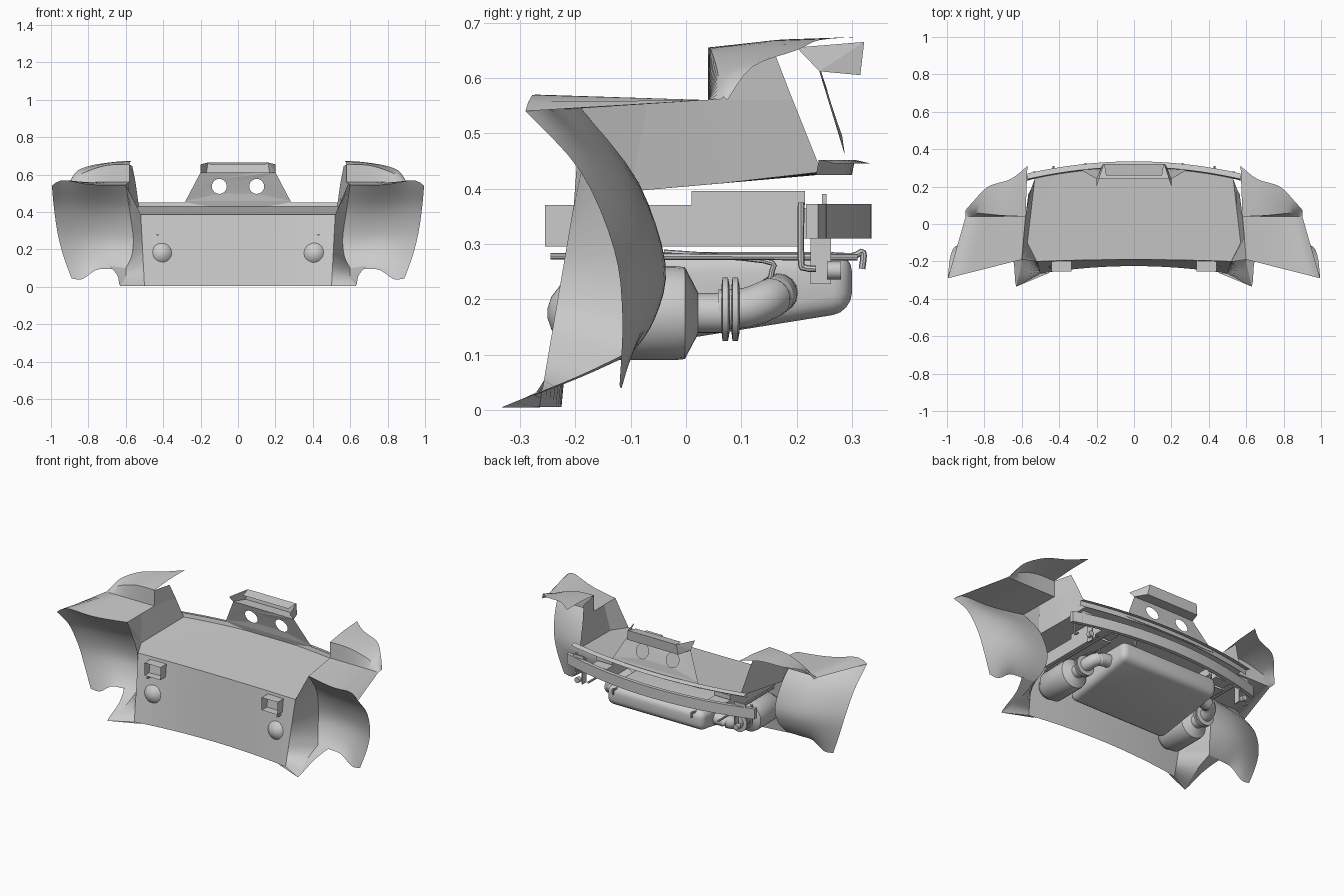
import bpy, bmesh, math
from mathutils import Vector

cube = bpy.data.objects.get("Cube")
if cube:
    bpy.data.objects.remove(cube)

grey = bpy.data.materials.new("plain grey")
grey.use_nodes = True
grey.diffuse_color = (.6, .6, .6, 1)
grey.node_tree.nodes["Principled BSDF"].inputs["Base Color"].default_value = grey.diffuse_color
SIDES = (("left", 1), ("right", -1))


def finish(name, bm, angle=35):
    mesh = bpy.data.meshes.new(name)
    bm.to_mesh(mesh)
    bm.free()
    obj = bpy.data.objects.new(name, mesh)
    bpy.context.collection.objects.link(obj)
    mesh.materials.append(grey)
    bpy.ops.object.select_all(action='DESELECT')
    obj.select_set(True)
    bpy.context.view_layer.objects.active = obj
    if angle:
        bpy.ops.object.shade_smooth_by_angle(angle=math.radians(angle))
    return obj


def grid(name, rows, side=1, close=False, caps=False, angle=35):
    """Skin a list of point rows with quads."""
    bm = bmesh.new()
    v = [[bm.verts.new((p[0] * side, p[1], p[2])) for p in row] for row in rows]
    n = len(v[0])
    for a, b in zip(v, v[1:]):
        for i in range(n if close else n - 1):
            j = (i + 1) % n
            face = (a[i], a[j], b[j], b[i])
            bm.faces.new(face if side > 0 else face[::-1])
    if caps:
        bm.faces.new(v[0])
        bm.faces.new(v[-1])
    bmesh.ops.remove_doubles(bm, verts=bm.verts, dist=.0005)
    if close:
        bmesh.ops.recalc_face_normals(bm, faces=bm.faces)
    return finish(name, bm, angle)


def polygon(name, points, side=1):
    bm = bmesh.new()
    bm.faces.new([bm.verts.new((x * side, y, z)) for x, y, z in points])
    bmesh.ops.triangulate(bm, faces=bm.faces)
    return finish(name, bm, 0)


def smooth_path(points, steps=4):
    p = [Vector(q) for q in points]
    p = [p[0]] + p + [p[-1]]
    out = []
    for a, b, c, d in zip(p, p[1:], p[2:], p[3:]):
        for s in range(steps):
            t = s / steps
            out.append(b + (c - a) * t / 2 + (a * 2 - b * 5 + c * 4 - d) * t**2 / 2
                       + (b * 3 - a - c * 3 + d) * t**3 / 2)
    return out + [p[-1]]


def tube(name, points, radius, side=1, sides=12, steps=4):
    path = smooth_path(points, steps)
    rows = []
    for i, p in enumerate(path):
        d = (path[min(i + 1, len(path) - 1)] - path[max(i - 1, 0)]).normalized()
        u = d.orthogonal() if abs(d.x) > .9 else d.cross(Vector((1, 0, 0)))
        u.normalize()
        w = d.cross(u)
        ring = [math.tau * k / sides for k in range(sides)]
        rows.append([p + (u * math.cos(a) + w * math.sin(a)) * radius for a in ring])
    return grid(name, rows, side, True, True)


def lathe(name, x, z, profile, side=1, sides=24):
    """Turn (radius, y) pairs around an axis that runs along y."""
    ring = [math.tau * k / sides for k in range(sides)]
    rows = [[(x + r * math.cos(a), y, z + r * math.sin(a)) for a in ring] for r, y in profile]
    return grid(name, rows, side, True, True)


def box(name, low, high, side=1, bevel=0, open_ends=False):
    bm = bmesh.new()
    bmesh.ops.create_cube(bm, size=1)
    for v in bm.verts:
        v.co = [(high if c > 0 else low)[i] for i, c in enumerate(v.co)]
        v.co.x *= side
    bmesh.ops.recalc_face_normals(bm, faces=bm.faces)
    if open_ends:
        ends = [f for f in bm.faces if abs(f.normal.y) > .9]
        bmesh.ops.delete(bm, geom=ends, context='FACES_ONLY')
    if bevel:
        bmesh.ops.bevel(bm, geom=bm.edges[:], offset=bevel, segments=4, affect='EDGES', profile=.5)
    return finish(name, bm, 35 if bevel else 0)


def back_arc(x):
    return .3 - .2 * x * x


# Trunk tub: front panel, floor shelf and rear lip
spans = [i / 8 for i in range(-8, 9)]
panel_top = [(.52 * t, -.19 - .01 * t * t, .387) for t in spans]
panel_foot = [(.5 * t, -.225 - .04 * t * t, .005) for t in spans]
grid("front_panel", [panel_foot, panel_top])
shelf_mid = [(.57 * t, -.1, .395) for t in spans]
shelf_back = [(.53 * t, back_arc(.53 * t), .43) for t in spans]
grid("trunk_shelf", [panel_top, shelf_mid, shelf_back])
grid("rear_lip", [[(.57 * t, back_arc(.57 * t) + dy, z) for t in spans]
                  for dy, z in ((0, .425), (.005, .452), (.035, .445))], angle=20)

# Raised rear panel with two round holes
curve = bpy.data.curves.new("raised_rear_panel", 'CURVE')
curve.dimensions = '2D'
curve.fill_mode = 'BOTH'
half = [(.1, .43), (.3, .43), (.28, .46), (.2, .612), (.1, .612)]
outlines = [half + [(-x, z) for x, z in half[::-1]]]
for cx in (-.1, .1):
    outlines.append([(cx + .04 * math.cos(math.tau * k / 24), .537 + .04 * math.sin(math.tau * k / 24))
                     for k in range(24)])
for outline in outlines:
    spline = curve.splines.new('POLY')
    spline.points.add(len(outline) - 1)
    spline.use_cyclic_u = True
    for point, (x, z) in zip(spline.points, outline):
        point.co = (x, z, 0, 1)
temp = bpy.data.objects.new("panel_outline", curve)
bpy.context.collection.objects.link(temp)
bpy.context.view_layer.update()
bm = bmesh.new()
bm.from_mesh(temp.to_mesh())
temp.to_mesh_clear()
bpy.data.objects.remove(temp)
for v in bm.verts:
    x, z, _ = v.co
    v.co = (x, .305 - .1 * x * x - (z - .43) * .33, z)
finish("raised_rear_panel", bm, 0)

# Recessed tray on top of the raised panel
tray_back = [(-.16, .322, .665), (.16, .322, .665)]
grid("rear_tray", [[(-.2, .241, .612), (.2, .241, .612)],
                   [(-.17, .315, .605), (.17, .315, .605)], tray_back], angle=0)
grid("tray_top", [[(-.15, .26, .655), (.15, .26, .655)], tray_back], angle=0)

# Wheel arch curves, from the top down
inner = smooth_path([(.6, -.19, .545), (.58, -.085, .41), (.56, -.04, .26),
                     (.57, -.06, .16), (.6, -.1, .1)])
outer = smooth_path([(.995, -.29, .54), (.985, -.19, .43), (.965, -.13, .29),
                     (.935, -.115, .17), (.89, -.12, .045)])
wave = smooth_path([(0, 0, 0), (.3, .012, 0), (.55, .02, 0), (.8, -.015, 0), (1, 0, 0)], 3)
arch = []
for i, (a, b) in enumerate(zip(inner, outer)):
    t = i / (len(inner) - 1)
    row = []
    for w in wave:
        p = a.lerp(b, w.x)
        p.y += .035 * math.sin(math.pi * w.x) * math.sin(math.pi * t)
        p.z += w.y * t**4 + .03 * math.sin(math.pi * w.x**4) * (1 - t)**6
        row.append(p)
    arch.append(row)
tip = Vector((.63, -.335, .004))
flange = smooth_path([inner[-1], (.6, -.2, .055), tip])

for label, s in SIDES:
    # Fender skins
    grid(label + "_wheel_arch", arch, s, angle=50)
    grid(label + "_arch_foot", [flange, [p + Vector((.09, .01, .012)) * (1 - i / 8)
                                         for i, p in enumerate(flange)]], s)
    edge = inner + flange[1:]
    top, foot = Vector(panel_top[-1]), Vector(panel_foot[-1])
    front = [top.lerp(foot, i / (len(edge) - 1)) for i in range(len(edge))]
    grid(label + "_arch_inner_wall", [edge, front], s, angle=25)
    ledge = [Vector((.58, .04, .56)).lerp(Vector((.9, .04, .56)), w.x) for w in wave]
    grid(label + "_fender_ledge", [arch[0], ledge], s)
    polygon(label + "_front_gusset", [foot, tip, (.45, -.26, .004)], s)

    # Tower wall beside the trunk, in a lower and an upper strip
    waist = [inner[0], (.59, -.07, .553), (.58, .04, .56), (.548, .193, .56)]
    grid(label + "_tower_wall", [
        [top, (.57, -.1, .395), (.55, .07, .41), (.53, .245, .43)], waist], s, angle=0)
    grid(label + "_tower_wall_top", [waist[2:], [(.58, .04, .655), (.565, .16, .645)]], s, angle=0)

    # Stepped hood over the back of the fender
    crest = smooth_path([(.58, .04, .655), (.7, .045, .65), (.8, .055, .62), (.86, .06, .59), (.9, .06, .56)])
    base = [Vector((p.x, .04, .56)) for p in crest]
    rear = smooth_path([(.57, .31, .674), (.66, .24, .668), (.78, .2, .65), (.86, .12, .62), (.9, .075, .56)])
    middle = [a.lerp(b, .5) + Vector((0, 0, .005)) for a, b in zip(crest, rear)]
    grid(label + "_fender_hood", [base, crest, middle, rear], s)

    # Tray corner wing
    polygon(label + "_tray_wing", [(.2, .2, .655), (.16, .322, .665), (.17, .315, .605), (.2, .241, .612)], s)

    # Chassis rail and its spacer
    box(label + "_rail", (.335, -.255, .295), (.44, .21, .37), s, open_ends=True)
    box(label + "_rail_spacer", (.335, .01, .37), (.44, .215, .396), s)

    # Exhaust canister, outlet pipe, clamp flange and support rods
    lathe(label + "_canister", .41, .175, [
        (.01, -.25), (.03, -.243), (.055, -.224), (.085, -.18), (.085, -.02), (.083, -.002),
        (.045, .018), (.036, .022), (.036, .07)], s)
    for y in (.07, .088):
        lathe(label + "_clamp_ring", .41, .182, [(.04, y - .006), (.057, y - .004),
                                                 (.057, y + .006), (.04, y + .009)], s)
    tube(label + "_outlet_pipe", [(.41, .06, .182), (.41, .11, .185), (.39, .15, .2),
                                  (.34, .165, .21), (.27, .165, .21)], .036, s, 16)
    tube(label + "_support_rod", [(.43, -.245, .278), (.43, .31, .276)], .006, s, 8, 1)
    tube(label + "_hanger_wire", [(.37, -.04, .285), (.37, .14, .27), (.37, .155, .25), (.37, .145, .22)], .005, s, 8)
    tube(label + "_hanger_hook", [(.26, .25, .28), (.26, .3, .278), (.26, .32, .285), (.26, .318, .255)], .006, s, 8)

    # Bumper brackets and tow loop
    box(label + "_bumper_mount", (.335, .2, .31), (.44, .27, .365), s)
    box(label + "_bracket_plate", (.5, .225, .228), (.508, .262, .372), s)
    box(label + "_bracket_tab", (.5, .246, .31), (.57, .254, .39), s)
    lathe(label + "_bracket_pin", .525, .252, [(.016, .255), (.016, .28)], s, 16)
    tube(label + "_tow_loop", [(.58, .208, .375), (.58, .208, .27), (.58, .215, .257), (.58, .235, .255)], .006, s, 8)

# Bumper beam as a curved box bar
beam = []
for t in spans:
    x = .62 * t
    y = .335 - .25 * x * x
    beam.append([(x, y + dy, z) for dy, z in ((-.022, .31), (0, .31), (0, .372), (-.022, .372))])
grid("bumper_beam", beam, close=True, caps=True, angle=20)

# Muffler with a sloping underside
muffler = box("muffler", (-.32, -.15, .105), (.32, .3, .285), bevel=.035)
for v in muffler.data.vertices:
    if v.co.z < .2:
        v.co.z += .16 * (v.co.y + .15)
